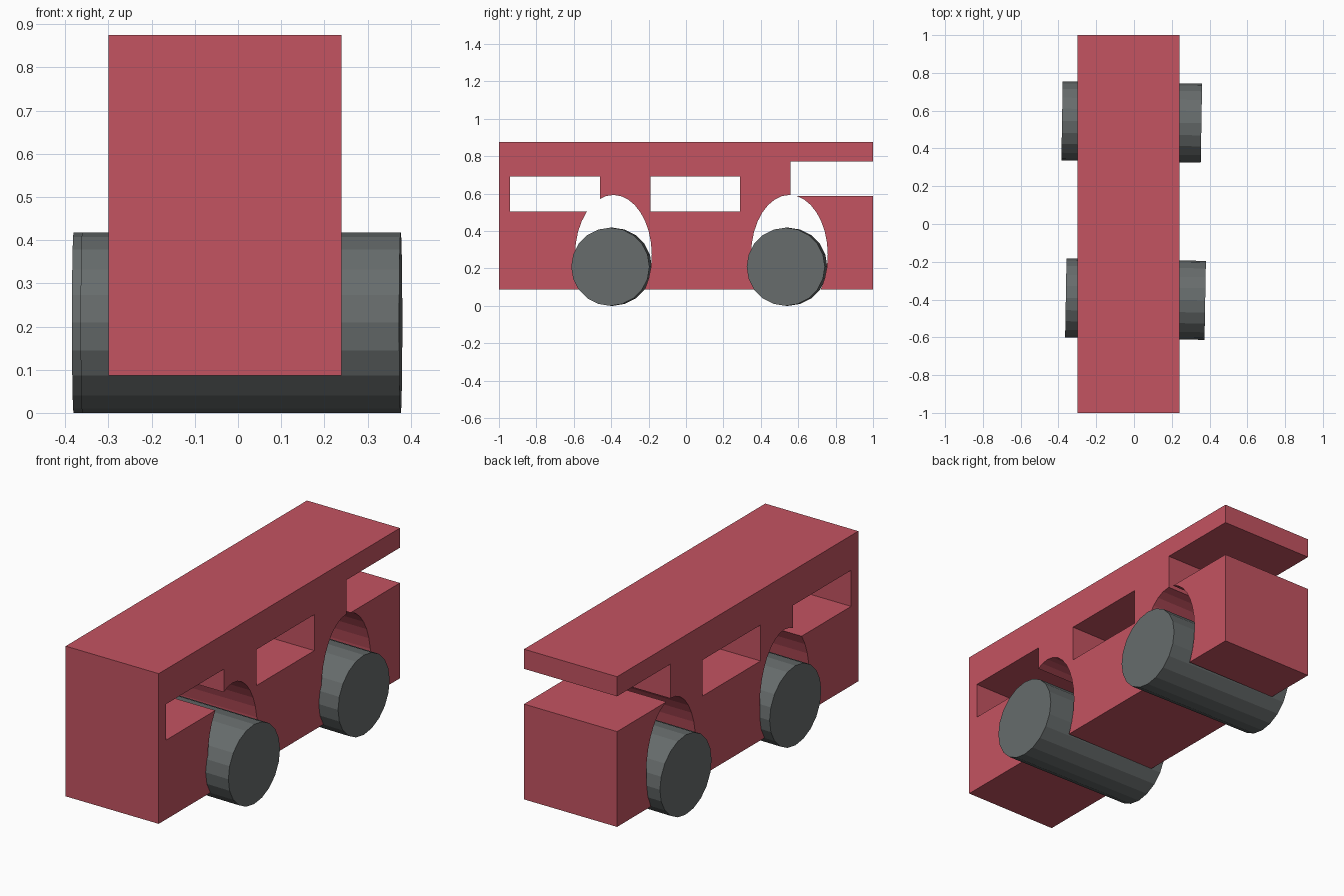
import bpy
import math

cube = bpy.data.objects.get("Cube")
if cube:
    bpy.data.objects.remove(cube, do_unlink=True)


def make_material(name, color):
    mat = bpy.data.materials.new(name)
    mat.use_nodes = True
    mat.diffuse_color = (*color, 1)
    mat.node_tree.nodes["Principled BSDF"].inputs["Base Color"].default_value = (*color, 1)
    return mat


red = make_material("red paint", (0.55, 0.087, 0.12))
grey = make_material("dark grey rubber", (0.135, 0.15, 0.15))


def box(name, x, y, z):
    """Box spanning the given (low, high) ranges."""
    spans = (x, y, z)
    bpy.ops.mesh.primitive_cube_add(size=1, location=[(a + b) / 2 for a, b in spans])
    obj = bpy.context.object
    obj.name = name
    obj.scale = [b - a for a, b in spans]
    bpy.ops.object.transform_apply(location=False, rotation=False, scale=True)
    return obj


def cross_cylinder(name, center, radius, length, sides, stretch=1, yaw=0):
    """Cylinder lying across the body, optionally stretched upward."""
    bpy.ops.mesh.primitive_cylinder_add(vertices=sides, radius=radius, depth=length,
                                        rotation=(0, math.pi / 2, 0))
    obj = bpy.context.object
    obj.name = name
    bpy.ops.object.transform_apply(location=False, rotation=True, scale=False)
    obj.scale.z = stretch
    bpy.ops.object.transform_apply(location=False, rotation=False, scale=True)
    obj.location = center
    obj.rotation_euler.z = math.radians(yaw)
    return obj


def cut(target, cutter):
    mod = target.modifiers.new("cut", 'BOOLEAN')
    mod.operation = 'DIFFERENCE'
    mod.solver = 'EXACT'
    mod.object = cutter
    bpy.context.view_layer.update()
    bpy.context.view_layer.objects.active = target
    bpy.ops.object.modifier_apply(modifier=mod.name)
    bpy.data.objects.remove(cutter, do_unlink=True)


# Body block
body = box("body", (-0.3, 0.24), (-1, 1), (0.087, 0.875))
body.data.materials.append(red)

# Through windows and the open rear slot
through = (-0.6, 0.6)
cut(body, box("front_window_cutter", through, (-0.94, -0.46), (0.503, 0.692)))
cut(body, box("middle_window_cutter", through, (-0.19, 0.29), (0.503, 0.692)))
cut(body, box("rear_slot_cutter", through, (0.558, 1.2), (0.587, 0.772)))

# Tall oval wheel arches
for y in (-0.388, 0.553):
    cut(body, cross_cylinder("arch_cutter", (0, y, 0.273), 0.205, 1.2, 32, stretch=1.56))

# Wide rollers, very slightly askew
for name, x, y in (("front_wheels", 0.008, -0.398), ("rear_wheels", -0.012, 0.54)):
    wheels = cross_cylinder(name, (x, y, 0.209), 0.209, 0.738, 20, yaw=-1)
    wheels.data.materials.append(grey)
